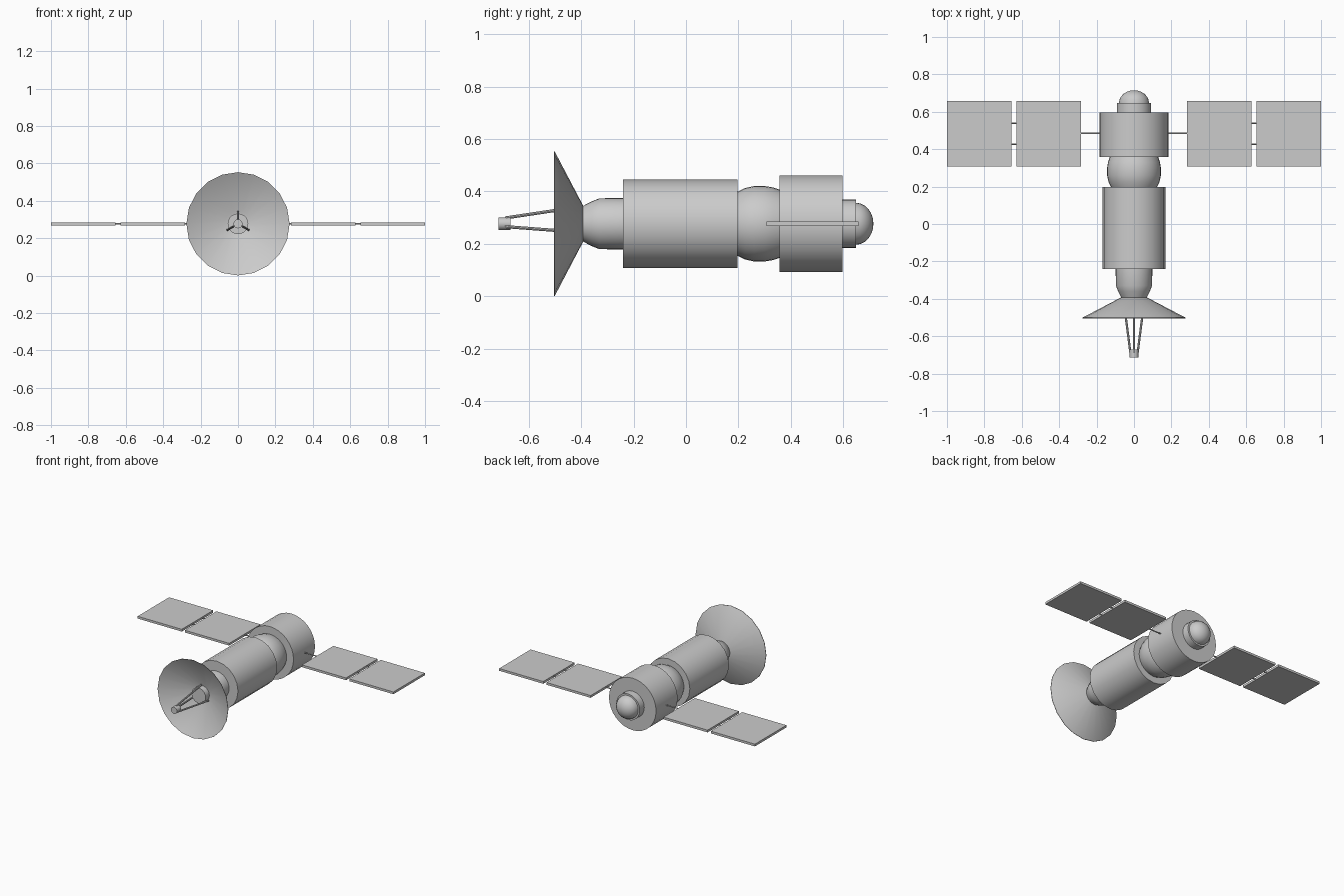
import bpy, bmesh
from math import cos, sin, pi, radians
from mathutils import Vector

if "Cube" in bpy.data.objects:
    bpy.data.objects.remove(bpy.data.objects["Cube"])

ZC = 0.277  # height of the long axis


def finish(name, bm, smooth=True):
    bmesh.ops.remove_doubles(bm, verts=bm.verts, dist=1e-5)
    bmesh.ops.recalc_face_normals(bm, faces=bm.faces)
    me = bpy.data.meshes.new(name)
    bm.to_mesh(me)
    bm.free()
    ob = bpy.data.objects.new(name, me)
    bpy.context.collection.objects.link(ob)
    if smooth:
        bpy.context.view_layer.objects.active = ob
        ob.select_set(True)
        bpy.ops.object.shade_smooth_by_angle(angle=radians(35))
        ob.select_set(False)
    return ob


def lathe(name, profile, sides=32):
    """Revolve (y, radius) points around the long axis."""
    bm = bmesh.new()
    rings = [[bm.verts.new((r * sin(2 * pi * i / sides), y, ZC + r * cos(2 * pi * i / sides)))
              for i in range(sides)] for y, r in profile]
    for a, b in zip(rings, rings[1:]):
        for i in range(sides):
            j = (i + 1) % sides
            bm.faces.new((a[i], a[j], b[j], b[i]))
    for ring, (y, r) in ((rings[0], profile[0]), (rings[-1], profile[-1])):
        if r > 0.001:
            bm.faces.new(ring)
    return finish(name, bm)


def box(name, center, size):
    bm = bmesh.new()
    bmesh.ops.create_cube(bm, size=1)
    for v in bm.verts:
        v.co = Vector([c + s * k for c, s, k in zip(center, size, v.co)])
    return finish(name, bm, False)


def rod(name, p, q, r, sides=8):
    p, q = Vector(p), Vector(q)
    bm = bmesh.new()
    bmesh.ops.create_cone(bm, cap_ends=True, segments=sides, radius1=r, radius2=r,
                          depth=(q - p).length)
    bmesh.ops.rotate(bm, verts=bm.verts, matrix=(q - p).to_track_quat('Z', 'Y').to_matrix())
    bmesh.ops.translate(bm, verts=bm.verts, vec=(p + q) / 2)
    return finish(name, bm)


# Body sections along the axis
lathe("front_neck", [(-0.393, 0.068), (-0.36, 0.085), (-0.33, 0.097), (-0.24, 0.098)])
lathe("main_body", [(-0.24, 0.168), (0.197, 0.168)], 20)
lathe("middle_bulge", [(0.197, 0.122), (0.225, 0.136), (0.26, 0.144), (0.30, 0.144),
                       (0.33, 0.139), (0.357, 0.13)])
lathe("rear_module", [(0.357, 0.184), (0.597, 0.184)])
lathe("rear_collar", [(0.597, 0.092), (0.648, 0.092)])
lathe("rear_dome", [(0.648, 0.08)] + [(0.648 + 0.067 * sin(a * pi / 12), 0.08 * cos(a * pi / 12))
                                      for a in range(1, 7)])

# Dish: thin open cone with a closed inner floor, plus feed hub and tip
lathe("dish", [(-0.393, 0.0), (-0.393, 0.07), (-0.501, 0.276),
               (-0.504, 0.276), (-0.398, 0.07), (-0.398, 0.0)], 20)
lathe("feed_hub", [(-0.395, 0.055), (-0.44, 0.055)], 20)
lathe("feed_tip", [(-0.67, 0.024), (-0.715, 0.024)], 16)

# Three struts carrying the feed tip
for k in range(3):
    a = radians(90 + 120 * k)
    rod(f"feed_strut_{k + 1}",
        (0.064 * cos(a), -0.41, ZC + 0.064 * sin(a)),
        (0.022 * cos(a), -0.69, ZC + 0.022 * sin(a)), 0.006)

# Solar wings on both sides
for side, s in (("right", 1), ("left", -1)):
    for part, x in (("inner", 0.457), ("outer", 0.8275)):
        box(f"{side}_{part}_panel", (s * x, 0.483, ZC), (0.345, 0.351, 0.016))
    rod(f"{side}_wing_rod", (s * 0.15, 0.484, ZC), (s * 0.29, 0.484, ZC), 0.004)
    for i, y in enumerate((0.427, 0.539)):
        rod(f"{side}_panel_link_{i + 1}", (s * 0.62, y, ZC), (s * 0.665, y, ZC), 0.004)
